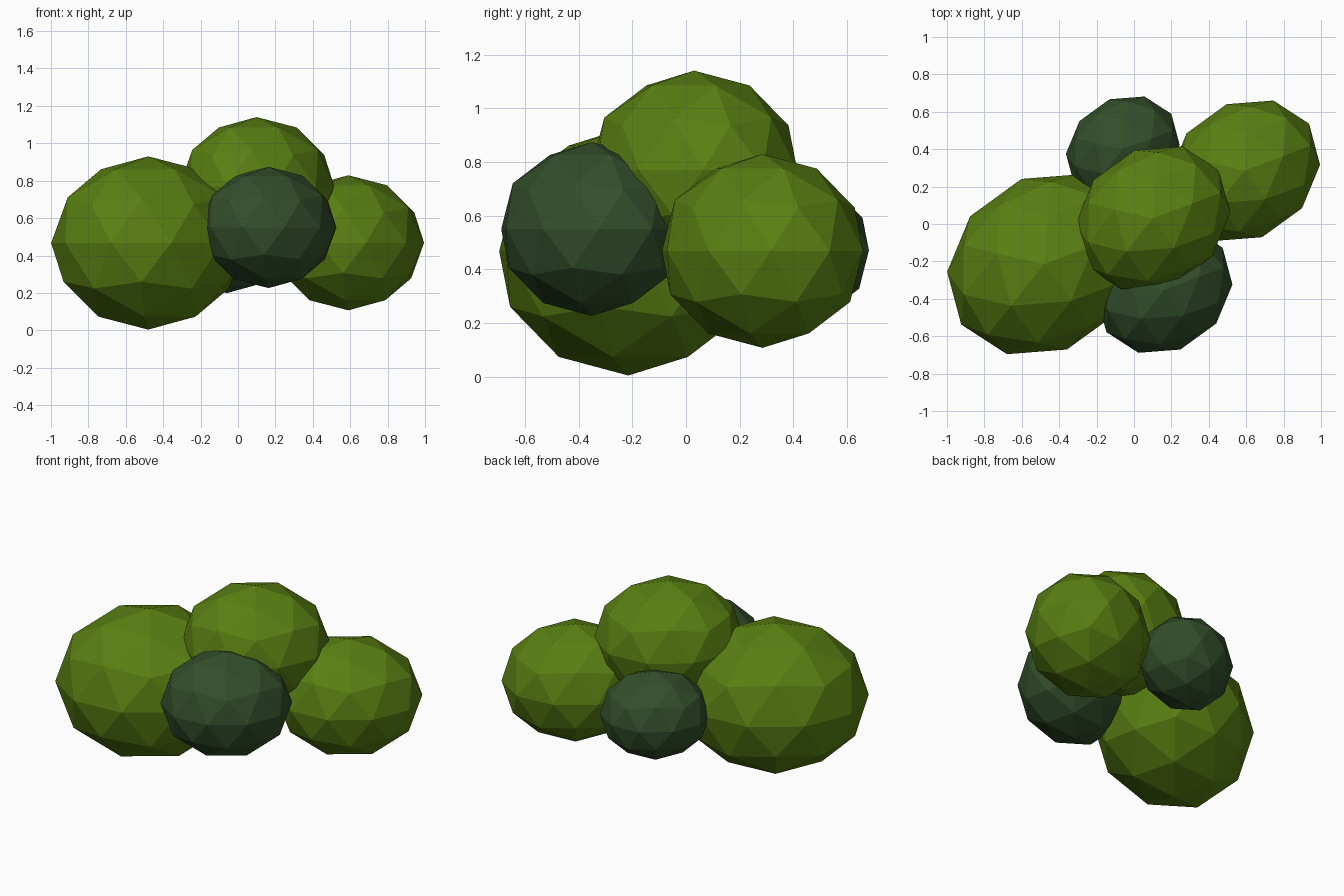
import bpy
from math import radians

if "Cube" in bpy.data.objects:
    bpy.data.objects.remove(bpy.data.objects["Cube"])


def material(name, color):
    m = bpy.data.materials.new(name)
    m.diffuse_color = (*color, 1)
    m.use_nodes = True
    m.node_tree.nodes["Principled BSDF"].inputs["Base Color"].default_value = m.diffuse_color
    return m


light = material("light_leaf", (0.10, 0.215, 0.006))
dark = material("dark_leaf", (0.033, 0.078, 0.024))


def clump(name, center, r, mat):
    # low-poly leaf ball, stretched along one shared diagonal
    bpy.ops.mesh.primitive_ico_sphere_add(
        subdivisions=2, radius=r, location=center, rotation=(0, 0, radians(-54)))
    ob = bpy.context.object
    ob.name = name
    ob.scale = (1, 1.185, 1)
    ob.data.materials.append(mat)


# large light clumps
clump("left_clump", (-0.48, -0.215, 0.467), 0.463, light)
clump("top_clump", (0.10, 0.03, 0.77), 0.37, light)
clump("right_clump", (0.59, 0.285, 0.468), 0.361, light)

# small dark clumps
clump("front_clump", (0.163, -0.352, 0.55), 0.324, dark)
clump("back_clump", (-0.06, 0.40, 0.47), 0.271, dark)
